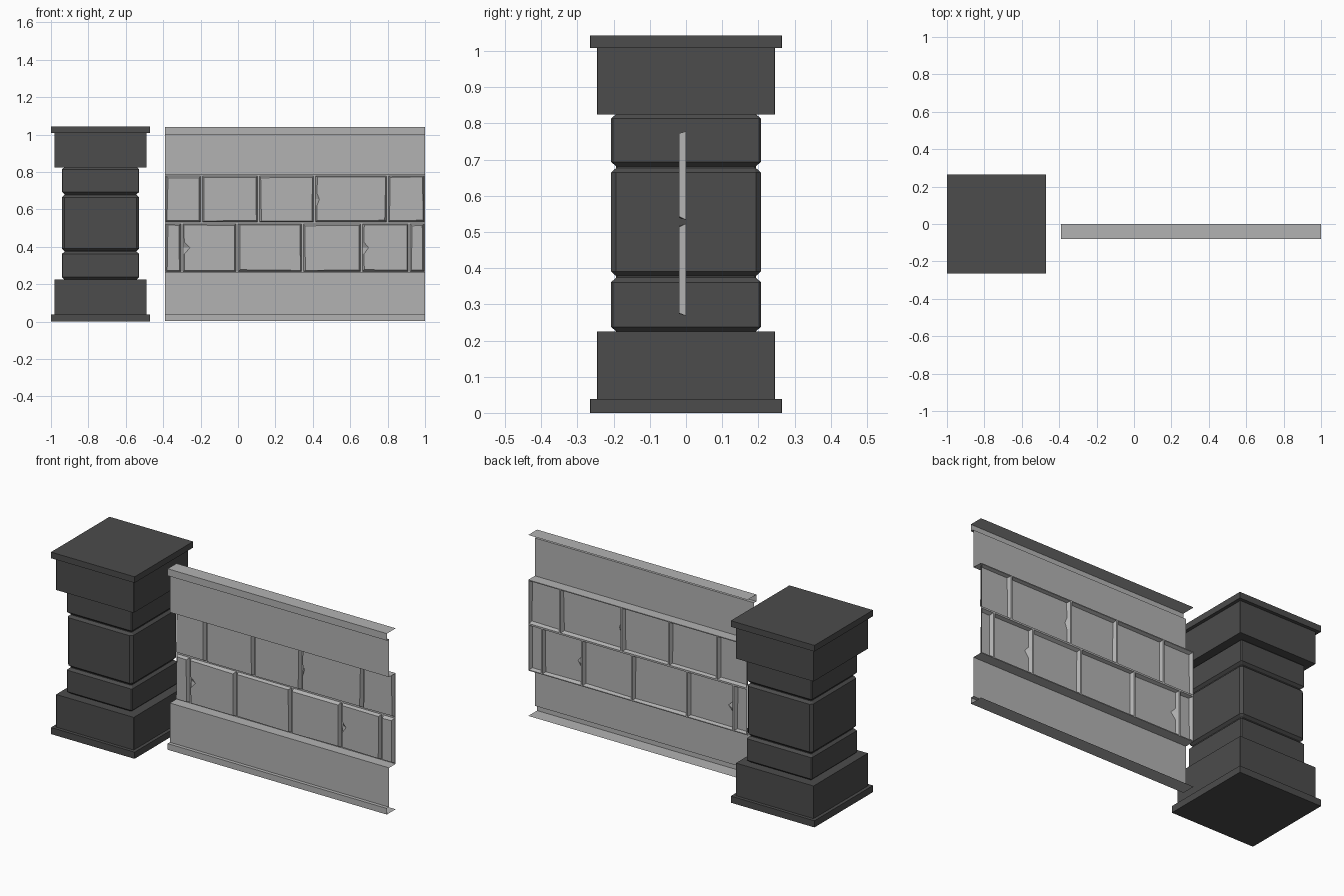
import bpy, bmesh, random

if "Cube" in bpy.data.objects:
    bpy.data.objects.remove(bpy.data.objects["Cube"])
random.seed(4)

def material(name, v):
    m = bpy.data.materials.new(name)
    m.diffuse_color = (v, v, v, 1)
    m.use_nodes = True
    m.node_tree.nodes["Principled BSDF"].inputs["Base Color"].default_value = m.diffuse_color
    return m

dark = material("dark stone", 0.072)
light = material("light stone", 0.45)

def make(name, verts, faces, mat):
    me = bpy.data.meshes.new(name)
    me.from_pydata(verts, [], faces)
    me.materials.append(mat)
    ob = bpy.data.objects.new(name, me)
    bpy.context.collection.objects.link(ob)
    return ob

# Square stone pillar pieces: stacked (half width, z, corner cut) rings
PX = -0.735
def square_stack(name, rows):
    verts, faces = [], []
    for h, z, c in rows:
        a = h - c
        for x, y in [(-a, -h), (a, -h), (h, -a), (h, a), (a, h), (-a, h), (-h, a), (-h, -a)]:
            verts.append((PX + x, y, z))
    for r in range(len(rows) - 1):
        for i in range(8):
            j = (i + 1) % 8
            faces.append((r * 8 + i, r * 8 + j, r * 8 + 8 + j, r * 8 + 8 + i))
    faces.append(tuple(range(7, -1, -1)))
    n = (len(rows) - 1) * 8
    faces.append(tuple(range(n, n + 8)))
    return make(name, verts, faces, dark)

k = 0.001
square_stack("pillar_base", [(0.265, 0, k), (0.265, 0.038, k), (0.246, 0.038, k), (0.246, 0.225, k)])

def shaft_block(z0, z1, c):
    e = 0.013
    return [(0.193, z0, 0.004), (0.207, z0 + e, c), (0.207, z1 - e, c), (0.193, z1, 0.004)]

square_stack("pillar_shaft", shaft_block(0.225, 0.374, 0.005)
             + shaft_block(0.378, 0.677, 0.014) + shaft_block(0.681, 0.826, 0.005))
square_stack("pillar_cap", [(0.246, 0.824, k), (0.246, 1.008, k), (0.265, 1.008, k), (0.265, 1.043, k)])

# Folded sheet bands of the wall, extruded along x from a (y, z) profile
X0, X1 = -0.39, 1.0
def band(name, profile):
    verts = [(x, y, z) for y, z in profile for x in (X0, X1)]
    faces = [(2 * i, 2 * i + 1, 2 * i + 3, 2 * i + 2) for i in range(len(profile) - 1)]
    return make(name, verts, faces, light)

band("wall_base_band", [(0, 0.003), (-0.08, 0.003), (-0.08, 0.038), (-0.06, 0.038), (-0.06, 0.263), (0, 0.263)])
band("wall_top_band", [(0, 0.783), (-0.06, 0.783), (-0.06, 1.0), (-0.08, 1.0), (-0.08, 1.04), (0, 1.04)])

# Brick infill: each cell is a groove floor, a sloped rim and a raised face
def jit():
    return random.uniform(-0.003, 0.003)

verts, faces = [], []
def brick(x0, x1, z0, z1, chip):
    zc = z0 + 0.5 * (z1 - z0)
    base = len(verts)
    for inset, y, cut in [(0, 0, 0), (0.005, 0, 0), (0.013, -0.019, chip)]:
        a, b, c, d = x0 + inset, x1 - inset, z0 + inset, z1 - inset
        j = jit if inset > 0.01 else (lambda: 0)
        pts = [(a + j(), c + j()), (b + j(), c + j()), (b + j(), d + j()), (a + j(), d + j())]
        if chip:  # broken notch in the left edge
            pts += [(a, zc + 0.03), (a + cut, zc), (a, zc - 0.035)]
        verts.extend((x, y, z) for x, z in pts)
    n = 7 if chip else 4
    for r in range(2):
        for i in range(n):
            q = (i + 1) % n
            o = base + r * n
            faces.append((o + i, o + q, o + n + q, o + n + i))
    faces.append(tuple(range(base + 2 * n, base + 3 * n)))

rows = [
    (0.263, 0.528, [X0, -0.30, -0.005, 0.345, 0.66, 0.915, X1], {1: 0.03, 4: 0.025}),
    (0.528, 0.783, [X0, -0.195, 0.11, 0.41, 0.80, X1], {3: 0.012}),
]
for z0, z1, xs, chips in rows:
    for i in range(len(xs) - 1):
        brick(xs[i], xs[i + 1], z0, z1, chips.get(i, 0))
make("wall_bricks", verts, faces, light)
